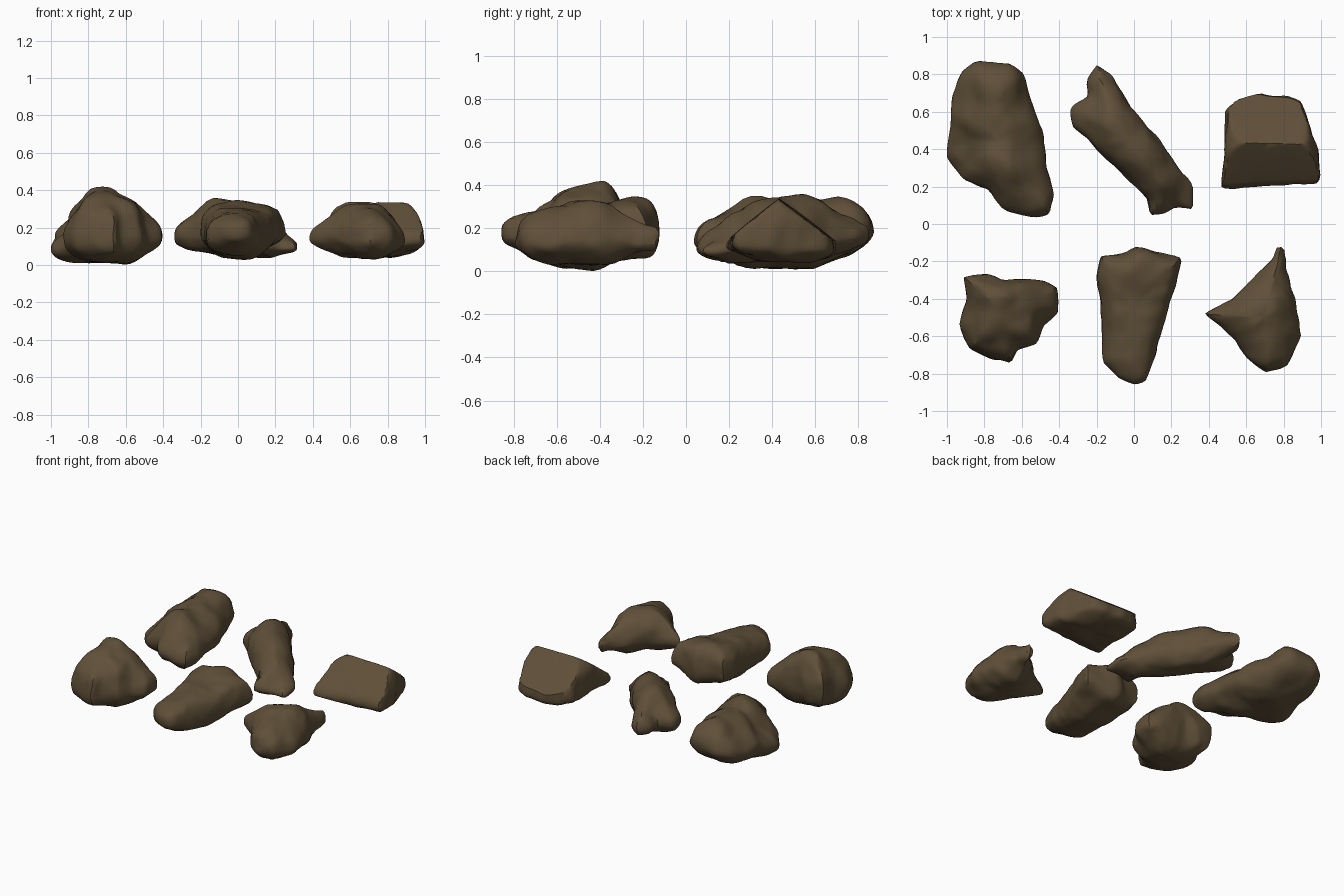
import bpy, bmesh, math
from mathutils import Vector, noise

if "Cube" in bpy.data.objects:
    bpy.data.objects.remove(bpy.data.objects["Cube"])

brown = bpy.data.materials.new("earth_brown")
brown.diffuse_color = (0.115, 0.079, 0.040, 1)
brown.use_nodes = True
brown.node_tree.nodes["Principled BSDF"].inputs["Base Color"].default_value = brown.diffuse_color
SEG, RINGS = 72, 14


def walk(points, n):
    """Resample a closed outline into n evenly spaced points."""
    pts = [Vector(p) for p in points]
    edges = [(a, b, (b - a).length) for a, b in zip(pts, pts[1:] + pts[:1])]
    total, out, i, start = sum(e[2] for e in edges), [], 0, 0.0
    for k in range(n):
        d = total * k / n
        while d > start + edges[i][2]:
            start += edges[i][2]
            i += 1
        out.append(edges[i][0].lerp(edges[i][1], (d - start) / edges[i][2]))
    return [(out[k - 2] + 2 * out[k] + out[(k + 2) % n]) / 4 for k in range(n)]


def blend(x, y, marks):
    """Top and bottom height at x, y, blended from nearby height marks."""
    top = low = total = 0
    for mx, my, t, b in marks:
        w = 1 / ((x - mx) ** 2 + (y - my) ** 2 + 0.012) ** 2
        top, low, total = top + w * t, low + w * b, total + w
    return top / total, low / total


def rock(name, centre, outline, marks, cuts=(), k=2.0, width=0.2, rim=0.42, rough=0.014):
    """Boulder from a plan outline, height marks and flat chipped planes."""
    bm = bmesh.new()
    c = Vector(centre)
    dense = walk(outline, SEG * 4)
    edge = dense[::4]

    def vert(x, y, z):
        p = Vector((x, y, z))
        p += noise.noise_vector(p * 6) * rough + noise.noise_vector(p * 14) * 0.007
        for q, n in cuts:
            n = Vector(n).normalized()
            p -= n * max(0, (p - Vector(q)).dot(n)) * 0.95
        return bm.verts.new(p)

    def ring(s, up):
        # height falls off with the distance to the outline
        row = []
        for e in edge:
            p = c.lerp(e, s)
            d = min((p - q).length_squared for q in dense) ** 0.5
            f = (1 - (1 - min(1, d / width)) ** k) ** (1 / k)
            t, b = blend(p.x, p.y, marks)
            r = b + rim * (t - b)
            row.append(vert(p.x, p.y, r * (1 - f) + (t if up else b) * f))
        return row

    sizes = [math.sin(math.pi / 2 * i / RINGS) for i in range(1, RINGS)]
    rows = [ring(s, True) for s in sizes] + [ring(1, True)] + [ring(s, False) for s in sizes[::-1]]
    for a, b in zip(rows, rows[1:]):
        for i in range(SEG):
            j = (i + 1) % SEG
            bm.faces.new((a[i], b[i], b[j], a[j]))
    for row, side in ((rows[0], 0), (rows[-1], 1)):
        tip = bm.verts.new(sum((v.co for v in row), Vector()) / SEG)
        for i in range(SEG):
            bm.faces.new((tip, row[i], row[(i + 1) % SEG]))
    bmesh.ops.recalc_face_normals(bm, faces=bm.faces)
    me = bpy.data.meshes.new(name)
    bm.to_mesh(me)
    bm.free()
    me.materials.append(brown)
    ob = bpy.data.objects.new(name, me)
    bpy.context.collection.objects.link(ob)
    bpy.context.view_layer.objects.active = ob
    ob.select_set(True)
    bpy.ops.object.shade_smooth_by_angle(angle=math.radians(35))
    ob.select_set(False)


# Back row
rock("back_left_rock", (-.74, .45),
     [(-.91, .82), (-.84, .86), (-.66, .86), (-.59, .80), (-.55, .65), (-.48, .48), (-.47, .32),
      (-.43, .14), (-.45, .04), (-.54, .03), (-.70, .08), (-.78, .18), (-.92, .24), (-1.0, .36),
      (-.98, .55), (-.96, .70)],
     [(-.70, .32, .36, .01), (-.72, .55, .34, 0), (-.75, .76, .37, .07), (-.55, .15, .27, .05),
      (-.94, .38, .18, 0), (-.90, .65, .26, .04), (-.55, .45, .28, .04)], width=.2)
rock("back_middle_rock", (-.02, .44),
     [(-.2, .86), (-.12, .79), (0, .62), (.14, .45), (.25, .27), (.32, .19), (.32, .08), (.22, .09),
      (.17, .05), (.09, .04), (.08, .12), (-.1, .3), (-.33, .52), (-.34, .62), (-.24, .69), (-.25, .75)],
     [(-.13, .55, .37, .05), (.04, .38, .34, .04), (.15, .25, .28, .03), (.27, .12, .14, .05),
      (-.28, .57, .26, .06), (-.20, .75, .27, .08)], k=2, width=.15)
rock("back_right_rock", (.73, .43),
     [(.49, .6), (.55, .67), (.66, .70), (.82, .69), (.9, .65), (.93, .55), (.99, .40), (.99, .25),
      (.97, .22), (.75, .20), (.48, .19), (.48, .45)],
     [(.6, .42, .35, .05), (.75, .42, .36, .04), (.93, .38, .35, .05), (.55, .22, .28, .07),
      (.95, .24, .28, .08), (.72, .66, .25, .05)],
     cuts=[((.75, .43, .335), (.03, .75, 1)), ((.75, .43, .335), (0, -.8, 1)),
           ((.75, .3, .06), (0, -.4, -1))], k=2.8, width=.16, rim=.3)

# Front row
rock("front_left_rock", (-.70, -.47),
     [(-.91, -.28), (-.78, -.26), (-.7, -.29), (-.56, -.29), (-.48, -.31), (-.41, -.34), (-.41, -.48),
      (-.48, -.53), (-.52, -.64), (-.62, -.67), (-.65, -.74), (-.74, -.73), (-.88, -.66), (-.93, -.54),
      (-.90, -.40)],
     [(-.74, -.38, .47, .02), (-.76, -.52, .42, .01), (-.6, -.45, .36, 0), (-.45, -.42, .25, .08),
      (-.88, -.5, .28, .02), (-.72, -.67, .31, .03), (-.85, -.33, .36, .06)],
     cuts=[((-.82, -.37, .42), (-1, -.1, .55)), ((-.74, -.36, .44), (.05, 1, .45)),
           ((-.75, -.37, .44), (0, -.25, 1))], k=2.4, width=.15)
rock("front_middle_rock", (.0, -.45),
     [(-.18, -.17), (-.04, -.15), (0, -.12), (.08, -.13), (.25, -.19), (.20, -.40), (.15, -.56), (.12, -.70),
      (.06, -.84), (0, -.86), (-.08, -.83), (-.16, -.74), (-.17, -.5), (-.20, -.28)],
     [(0, -.20, .36, .05), (.0, -.45, .30, .03), (-.02, -.66, .28, .05), (-.01, -.83, .25, .11),
      (.2, -.24, .32, .09), (-.16, -.25, .33, .08)], k=2.4, width=.12)
rock("front_right_rock", (.69, -.5),
     [(.76, -.12), (.80, -.12), (.81, -.24), (.86, -.38), (.88, -.5), (.90, -.60), (.82, -.76), (.70, -.80),
      (.60, -.72), (.54, -.62), (.38, -.48), (.52, -.40), (.65, -.27), (.74, -.18)],
     [(.60, -.45, .35, .04), (.74, -.43, .34, .02), (.72, -.64, .29, .03), (.46, -.48, .27, .05),
      (.78, -.2, .26, .06), (.86, -.58, .26, .06)],
     cuts=[((.62, -.42, .335), (-.35, .4, 1)), ((.74, -.48, .33), (.5, -.2, 1)),
           ((.69, -.52, .335), (0, -.3, 1))], k=2, width=.16)
